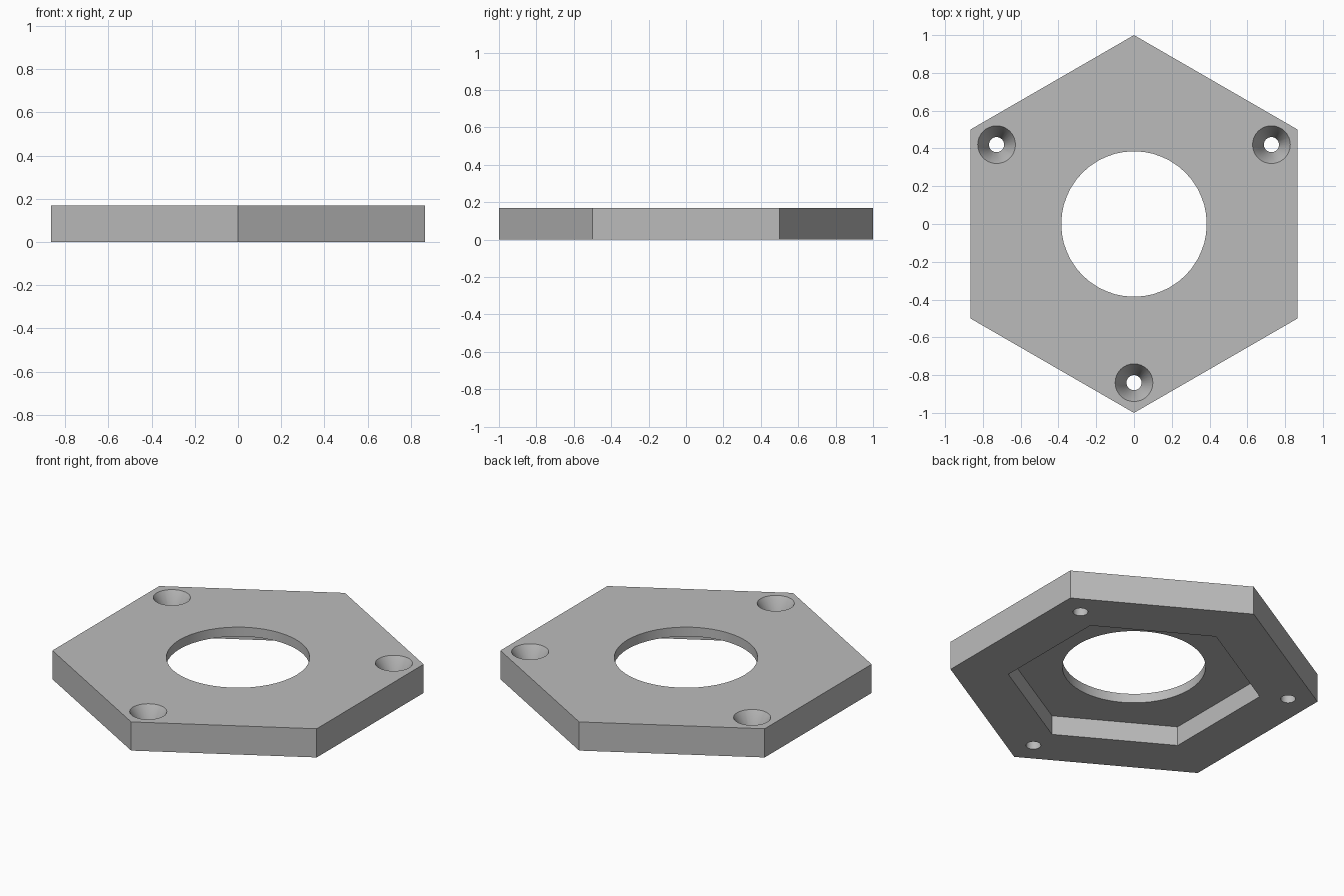
import bpy
from math import pi, sin, cos, radians

cube = bpy.data.objects.get("Cube")
if cube:
    bpy.data.objects.remove(cube, do_unlink=True)

THICK = 0.17        # plate thickness
POCKET = 0.115      # depth of the hexagonal recess underneath
SINK = 0.11         # countersink depth
EPS = 0.02          # cutter overshoot

grey = bpy.data.materials.new("plain grey")
grey.use_nodes = True
grey.diffuse_color = (0.5, 0.5, 0.5, 1)
grey.node_tree.nodes["Principled BSDF"].inputs["Base Color"].default_value = (0.5, 0.5, 0.5, 1)


def prism(name, sides, r_low, r_high, z_low, z_high, x=0, y=0):
    """Upright prism or cone frustum with a corner on the y axis."""
    bpy.ops.mesh.primitive_cone_add(
        vertices=sides, radius1=r_low, radius2=r_high, depth=z_high - z_low,
        location=(x, y, (z_low + z_high) / 2))
    obj = bpy.context.object
    obj.name = name
    obj.data.materials.append(grey)
    return obj


def cut(target, cutter):
    """Subtract the cutter from the target, then discard the cutter."""
    mod = target.modifiers.new("cut", 'BOOLEAN')
    mod.operation = 'DIFFERENCE'
    mod.solver = 'EXACT'
    mod.object = cutter
    bpy.context.view_layer.objects.active = target
    bpy.ops.object.modifier_apply(modifier=mod.name)
    bpy.data.objects.remove(cutter, do_unlink=True)


# Hexagonal plate
plate = prism("hexagonal_plate", 6, 1, 1, 0, THICK)

# Hexagonal recess in the underside and round centre opening
cut(plate, prism("recess_cutter", 6, 0.685, 0.685, -EPS, POCKET))
cut(plate, prism("opening_cutter", 48, 0.385, 0.385, -EPS, THICK + EPS))

# Three countersunk screw holes at alternate corners
R_HOLE, R_HEAD, R_PITCH = 0.04, 0.1, 0.84
slope = (R_HEAD - R_HOLE) / SINK
for k in range(3):
    a = -pi / 2 + k * 2 * pi / 3
    x, y = R_PITCH * cos(a), R_PITCH * sin(a)
    cut(plate, prism("screw_cutter", 32, R_HOLE, R_HOLE, -EPS, THICK + EPS, x, y))
    cut(plate, prism("countersink_cutter", 32, R_HOLE, R_HEAD + slope * EPS,
                     THICK - SINK, THICK + EPS, x, y))

# Smooth round walls, keep the hexagon corners crisp
bpy.ops.object.select_all(action='DESELECT')
plate.select_set(True)
bpy.context.view_layer.objects.active = plate
bpy.ops.object.shade_smooth_by_angle(angle=radians(30))
